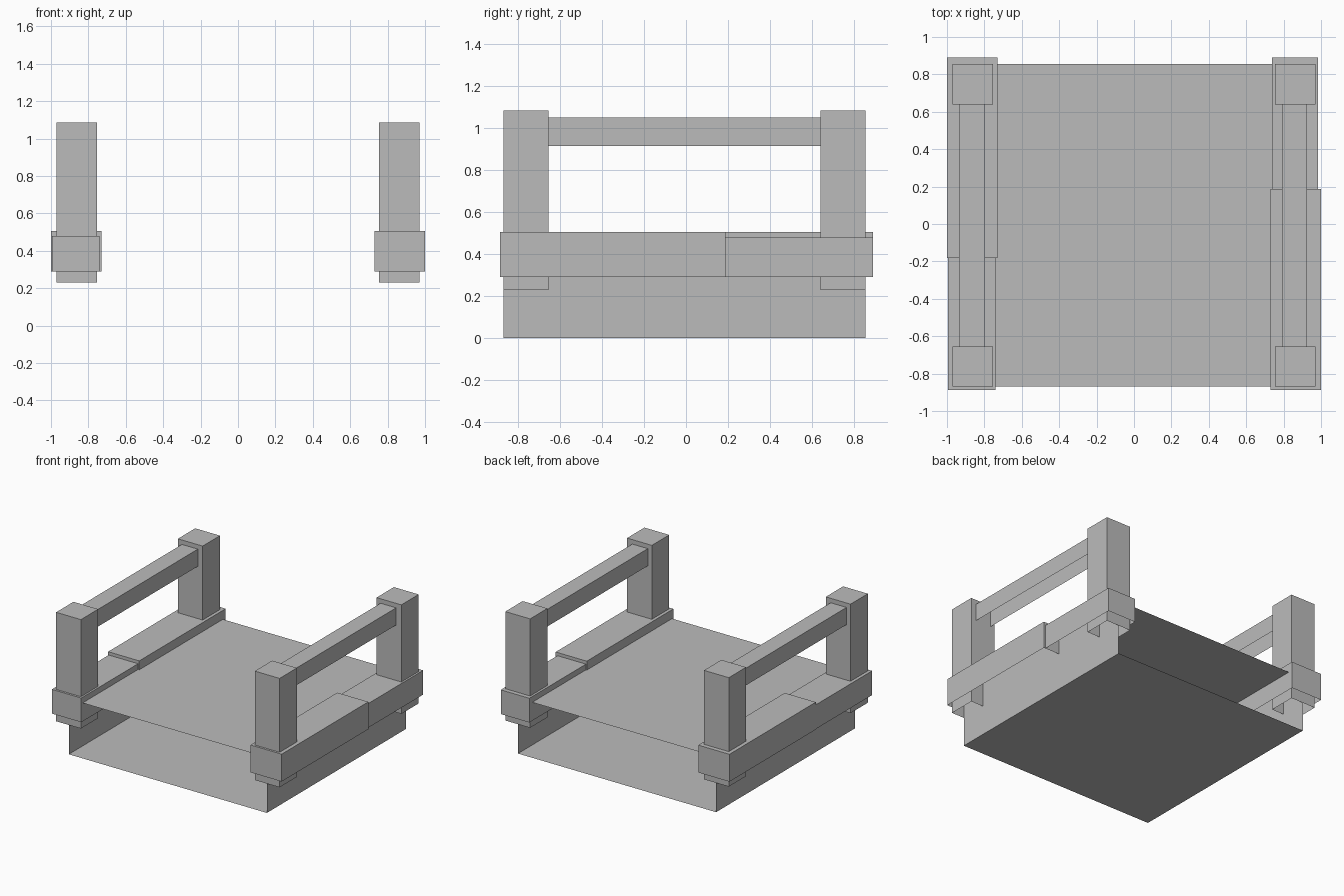
import bpy
import bmesh

cube = bpy.data.objects.get("Cube")
if cube:
    bpy.data.objects.remove(cube, do_unlink=True)

grey = bpy.data.materials.new("plain_grey")
grey.use_nodes = True
colour = (0.5, 0.5, 0.5, 1)
grey.diffuse_color = colour
grey.node_tree.nodes["Principled BSDF"].inputs["Base Color"].default_value = colour


def add_object(name, bm):
    mesh = bpy.data.meshes.new(name)
    bm.to_mesh(mesh)
    bm.free()
    mesh.materials.append(grey)
    obj = bpy.data.objects.new(name, mesh)
    bpy.context.collection.objects.link(obj)


def timber(name, xs, ys, zs):
    """Box between three ranges, left open underneath."""
    bm = bmesh.new()
    bmesh.ops.create_cube(bm, size=1)
    for v in bm.verts:
        v.co = [r[0] if c < 0 else r[1] for c, r in zip(v.co, (xs, ys, zs))]
    bm.normal_update()
    under = [f for f in bm.faces if f.normal.z < -0.9]
    bmesh.ops.delete(bm, geom=under, context='FACES_ONLY')
    add_object(name, bm)


def sheet(name, corners):
    bm = bmesh.new()
    bm.faces.new([bm.verts.new(c) for c in corners])
    add_object(name, bm)


# Thin shell of the span: floor, deck and two side walls, open at both ends
W, FRONT, BACK, DECK = 0.86, -0.87, 0.855, 0.435
sheet("floor", [(-W, FRONT, 0), (-W, BACK, 0), (W, BACK, 0), (W, FRONT, 0)])
sheet("deck", [(-W, FRONT, DECK), (W, FRONT, DECK), (W, BACK, DECK), (-W, BACK, DECK)])
sheet("left_wall", [(W, FRONT, 0), (W, BACK, 0), (W, BACK, DECK), (W, FRONT, DECK)])
sheet("right_wall", [(-W, BACK, 0), (-W, FRONT, 0), (-W, FRONT, DECK), (-W, BACK, DECK)])

# Posts and handrails on both sides
for side, post_x, rail_x in (("left", (0.755, 0.97), (0.79, 0.925)),
                             ("right", (-0.97, -0.755), (-0.935, -0.797))):
    timber(side + "_front_post", post_x, (FRONT, -0.655), (0.23, 1.085))
    timber(side + "_back_post", post_x, (0.64, BACK), (0.23, 1.085))
    timber(side + "_handrail", rail_x, (-0.655, 0.64), (0.915, 1.05))

# Kerb beams: a long thick piece and a short slimmer one, swapped end for end
timber("left_long_beam", (0.73, 1.0), (-0.887, 0.188), (0.29, 0.505))
timber("left_short_beam", (0.737, 0.985), (0.188, 0.89), (0.29, 0.48))
timber("right_long_beam", (-1.0, -0.73), (-0.182, 0.89), (0.29, 0.505))
timber("right_short_beam", (-0.995, -0.74), (-0.887, -0.182), (0.29, 0.48))
